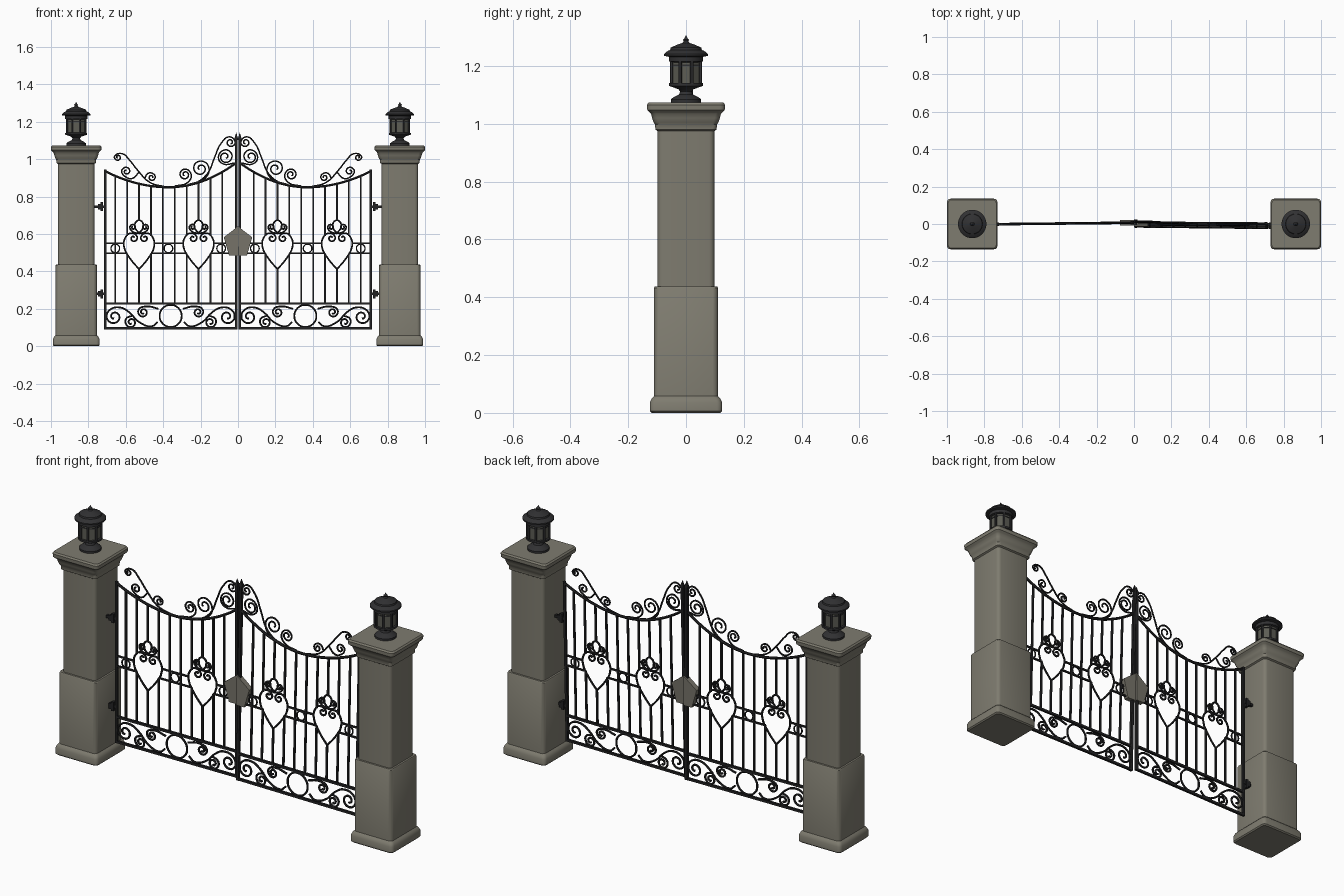
import bpy, bmesh
from math import sin, cos, pi, atan2, hypot, radians
from mathutils import Matrix

cube = bpy.data.objects.get("Cube")
if cube:
    bpy.data.objects.remove(cube, do_unlink=True)


def material(name, r, g, b):
    m = bpy.data.materials.new(name)
    m.use_nodes = True
    m.diffuse_color = (r, g, b, 1)
    node = next(n for n in m.node_tree.nodes if n.type == 'BSDF_PRINCIPLED')
    node.inputs["Base Color"].default_value = (r, g, b, 1)
    return m


stone = material("stone", .21, .2, .16)
plate_grey = material("plate_grey", .18, .17, .14)
iron = material("black_iron", .016, .016, .017)
lamp_iron = material("lamp_iron", .03, .03, .032)
glass = material("lamp_glass", .11, .11, .09)


# ---------- helpers ----------
def finish(name, mesh, mat, matrix=None):
    if matrix:
        mesh.transform(matrix)
        if matrix.determinant() < 0:
            mesh.flip_normals()
    mesh.materials.clear()
    mesh.materials.append(mat)
    for p in mesh.polygons:
        p.use_smooth = True
        p.material_index = 0
    mesh.set_sharp_from_angle(angle=radians(35))
    ob = bpy.data.objects.new(name, mesh)
    bpy.context.collection.objects.link(ob)
    return ob


def loft(name, rings, mat, matrix=None):
    """Skin a stack of equal rings and close both ends."""
    bm = bmesh.new()
    loops = [[bm.verts.new(p) for p in ring] for ring in rings]
    n = len(loops[0])
    for a, b in zip(loops, loops[1:]):
        for i in range(n):
            j = (i + 1) % n
            bm.faces.new((a[i], a[j], b[j], b[i]))
    bm.faces.new(loops[0][::-1])
    bm.faces.new(loops[-1])
    bmesh.ops.recalc_face_normals(bm, faces=bm.faces)
    mesh = bpy.data.meshes.new(name)
    bm.to_mesh(mesh)
    bm.free()
    return finish(name, mesh, mat, matrix)


def square_ring(cx, h, z, r=.018):
    pts = []
    for k in range(4):
        q = pi / 4 + k * pi / 2
        sx, sy = (1 if cos(q) > 0 else -1), (1 if sin(q) > 0 else -1)
        for s in range(4):
            a = k * pi / 2 + s * pi / 6
            pts.append((cx + sx * (h - r) + r * cos(a), sy * (h - r) + r * sin(a), z))
    return pts


def round_ring(cx, r, z, n):
    return [(cx + r * cos((i + .5) * 2 * pi / n), r * sin((i + .5) * 2 * pi / n), z)
            for i in range(n)]


def lathe(name, cx, profile, mat, n=28, matrix=None):
    return loft(name, [round_ring(cx, r, z, n) for r, z in profile], mat, matrix)


def boxes(name, items, mat, matrix=None):
    """items: (x0, x1, z0, z1, half depth)"""
    bm = bmesh.new()
    for x0, x1, z0, z1, d in items:
        m = Matrix.Translation(((x0 + x1) / 2, 0, (z0 + z1) / 2)) @ Matrix.Diagonal(
            (x1 - x0, 2 * d, z1 - z0, 1))
        bmesh.ops.create_cube(bm, size=1, matrix=m)
    mesh = bpy.data.meshes.new(name)
    bm.to_mesh(mesh)
    bm.free()
    return finish(name, mesh, mat, matrix)


def wires(name, paths, depth, mat, matrix):
    """Round bars along smooth (x, z) paths; each path is (points, closed)."""
    cu = bpy.data.curves.new(name, 'CURVE')
    cu.dimensions = '3D'
    cu.bevel_depth, cu.bevel_resolution, cu.resolution_u = depth, 1, 4
    cu.use_fill_caps = True
    for pts, closed in paths:
        sp = cu.splines.new('BEZIER')
        sp.bezier_points.add(len(pts) - 1)
        sp.use_cyclic_u = closed
        for bp, (x, z) in zip(sp.bezier_points, pts):
            bp.co = (x, 0, z)
            bp.handle_left_type = bp.handle_right_type = 'AUTO'
    tmp = bpy.data.objects.new(name + "_path", cu)
    bpy.context.collection.objects.link(tmp)
    bpy.context.view_layer.update()
    dg = bpy.context.evaluated_depsgraph_get()
    mesh = bpy.data.meshes.new_from_object(tmp.evaluated_get(dg))
    bpy.data.objects.remove(tmp, do_unlink=True)
    return finish(name, mesh, mat, matrix)


def scroll(path, centre, turns=1.35):
    """Extend a path with a spiral winding in to the centre."""
    (px, pz), (x, z) = path[-2:]
    cx, cz = centre
    r, a = hypot(x - cx, z - cz), atan2(z - cz, x - cx)
    way = 1 if (x - cx) * (z - pz) - (z - cz) * (x - px) > 0 else -1
    n = int(turns * 8)
    tail = []
    for i in range(1, n + 1):
        t, k = a + way * i * pi / 4, r * (1 - .75 * i / n)
        tail.append((cx + k * cos(t), cz + k * sin(t)))
    return path + tail


def circle(cx, cz, r):
    return [(cx + r * cos(i * pi / 4), cz + r * sin(i * pi / 4)) for i in range(8)], True


def both_ways(cx, pts):
    return [([(cx + s * x, z) for x, z in pts], False) for s in (1, -1)]


# ---------- stone pillars with lanterns ----------
PILLAR = [(.119, 0), (.125, .006), (.125, .036), (.119, .05), (.111, .058), (.111, .432), (.108, .437),
          (.098, .437), (.098, .975), (.106, .98), (.107, .998), (.112, 1.005), (.117, 1.02),
          (.121, 1.035), (.126, 1.04), (.134, 1.048), (.135, 1.066), (.129, 1.074)]
FOOT = [(.053, 1.073), (.053, 1.084), (.044, 1.092), (.024, 1.102), (.02, 1.112), (.027, 1.12),
        (.044, 1.126), (.059, 1.131), (.059, 1.141), (.045, 1.142)]
ROOF = [(.05, 1.213), (.06, 1.216), (.06, 1.232), (.076, 1.235), (.076, 1.242), (.064, 1.252),
        (.055, 1.256), (.053, 1.264), (.03, 1.274), (.012, 1.28), (.008, 1.286), (.011, 1.291),
        (.005, 1.297), (.001, 1.305)]
for side, sx in (("left", 1), ("right", -1)):
    cx = .865 * sx
    loft(side + "_pillar", [square_ring(cx, h, z) for h, z in PILLAR], stone)
    lathe(side + "_lamp_foot", cx, FOOT, lamp_iron)
    lathe(side + "_lamp_panes", cx, [(.052, 1.138), (.052, 1.218)], glass, 8)
    lathe(side + "_lamp_band", cx, [(.055, 1.2), (.055, 1.205)], lamp_iron, 8)
    lathe(side + "_lamp_roof", cx, ROOF, lamp_iron)
    for i, (px, py, z) in enumerate(round_ring(0, .054, 0, 8)):
        place = Matrix.Translation((cx + px, py, 0))
        lathe(f"{side}_lamp_post_{i}", 0, [(.006, 1.138), (.006, 1.218)], lamp_iron, 6, place)

# ---------- gate leaf, drawn with x running from the meeting stile outwards ----------
OUT, STEP, HEARTS = .71, .0636, (.211, .529)


def arc(u):
    return .85 + (.74 if u > .37 else 1) * (u - .37) ** 2


TOP_SCROLLS = [
    ([(.39, .853), (.47, .875), (.54, .945), (.58, .995), (.62, 1.03), (.66, 1.015)], (.642, 1.01)),
    ([(.53, .93), (.565, .897), (.6, .905), (.622, .935)], (.597, .935)),
    ([(.5, .895), (.48, .925), (.45, .92)], (.462, .903)),
    ([(.34, .853), (.235, .87), (.165, .92), (.125, 1.01), (.09, 1.085), (.045, 1.12), (.015, 1.09)],
     (.04, 1.09)),
    ([(.27, .863), (.175, .9), (.155, .95), (.185, .988), (.225, .98)], (.2, .95)),
    ([(.34, .856), (.27, .875), (.25, .915), (.28, .947), (.308, .93)], (.283, .918)),
    ([(.015, .98), (.08, .975), (.105, 1.01), (.07, 1.05), (.035, 1.03)], (.068, 1.013))]
PANEL_SCROLLS = [
    ([(.07, .13), (.1, .107), (.17, .13), (.22, .18), (.27, .207), (.325, .195), (.342, .158)],
     (.302, .158)),
    ([(.065, .2), (.13, .213), (.172, .195), (.165, .165)], (.147, .182)),
    ([(.2, .165), (.24, .145), (.235, .112)], (.212, .128))]
HEART = scroll([(0, .412), (.045, .465), (.08, .53), (.075, .578), (.043, .605), (.01, .585)],
               (.03, .578), 1)
CREST = [(0, .605), (.022, .635), (.018, .663), (0, .676)]
CURL = scroll([(0, .603), (.03, .61), (.049, .632)], (.032, .636))

shear = {}
for side, sx, a, c in (("left", 1, -.016, .028), ("right", -1, .007, 0)):
    shear[side] = Matrix(((sx, 0, 0, 0), (-.011, 1, c, a), (0, 0, 1, 0), (0, 0, 0, 1)))

for side, M in shear.items():
    # frame
    stile = [(.0075, .09), (.0075, 1.1), (.009, 1.106), (.009, 1.112), (.0008, 1.142)]
    loft(side + "_meeting_stile", [square_ring(.0095, h, z, h * .15) for h, z in stile], iron, M)
    boxes(side + "_frame", [(OUT - .006, OUT + .006, .09, .945, .006),
                            (.01, OUT, .09, .102, .006), (.01, OUT, .222, .234, .006)], iron, M)
    top = [(.01 + (OUT - .01) * i / 16, arc(.01 + (OUT - .01) * i / 16)) for i in range(17)]
    wires(side + "_top_rail", [(top, False)], .007, iron, M)

    # upright bars, interrupted where a heart sits
    bars = []
    for k in range(-2, 8):
        u = HEARTS[0] + k * STEP
        gap = min(abs(u - h) for h in HEARTS)
        cuts = [.23, arc(u)]
        if gap < .01:
            cuts[1:1] = [.415, .67]
        elif gap < .07:
            cuts[1:1] = [.497, .59]
        for z0, z1 in zip(cuts[::2], cuts[1::2]):
            bars.append((u - .0045, u + .0045, z0, z1, .0045))
    boxes(side + "_bars", bars, iron, M)

    # middle rails between the hearts
    rails = []
    for z, w in ((.55, .081), (.497, .063)):
        edges = [.01] + [h + s * w for h in HEARTS for s in (-1, 1)] + [OUT]
        rails += [(p, q, z - .004, z + .004, .0045) for p, q in zip(edges[::2], edges[1::2])]
    boxes(side + "_middle_rails", rails, iron, M)

    # ornaments
    wires(side + "_rings", [circle(u, .523, .023) for u in (.09, .372, .656)], .004, iron, M)
    hearts = [w for h in HEARTS for part in (HEART, CREST, CURL) for w in both_ways(h, part)]
    wires(side + "_hearts", hearts, .0052, iron, M)
    panel = [w for p in PANEL_SCROLLS for w in both_ways(.36, scroll(*p))]
    wires(side + "_panel_scrolls", panel + [circle(.36, .162, .059)], .0055, iron, M)
    wires(side + "_top_scrolls", [(scroll(*p), False) for p in TOP_SCROLLS], .0045, iron, M)

    # half of the five-sided lock plate
    half = [(.001, .64), (.076, .583), (.048, .485), (.001, .485)]
    loft(side + "_lock_plate", [[(x, y, z) for x, z in half] for y in (-.014, .014)], plate_grey, M)

    # hinges
    hinge = []
    for z in (.746, .28):
        hinge += [(OUT, .775, z - .007, z + .007, .007), (.722, .736, z - .024, z + .024, .01),
                  (.736, .748, z - .014, z + .014, .012)]
    boxes(side + "_hinges", hinge, iron, M)
